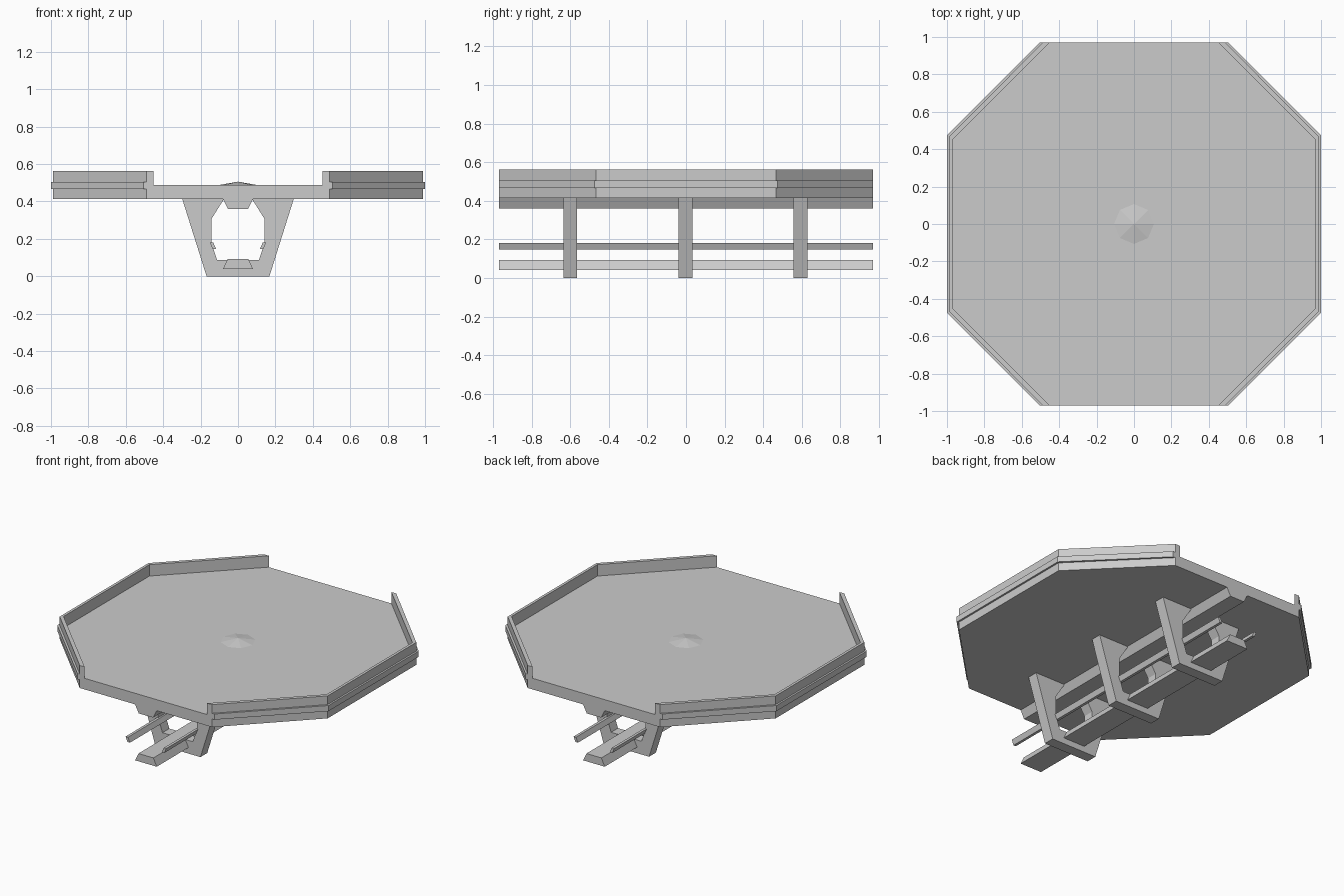
import bpy, bmesh, math
from mathutils import Vector

if "Cube" in bpy.data.objects:
    bpy.data.objects.remove(bpy.data.objects["Cube"])


def prism(name, pts, axis, a, b):
    """Extrude a 2D profile along y (points are x,z) or z (points are x,y)."""
    bm = bmesh.new()
    co = (lambda p: (p[0], a, p[1])) if axis == 'y' else (lambda p: (p[0], p[1], a))
    face = bm.faces.new([bm.verts.new(co(p)) for p in pts])
    ext = bmesh.ops.extrude_face_region(bm, geom=[face])
    d = Vector((0, b - a, 0) if axis == 'y' else (0, 0, b - a))
    verts = [v for v in ext['geom'] if isinstance(v, bmesh.types.BMVert)]
    bmesh.ops.translate(bm, vec=d, verts=verts)
    bmesh.ops.recalc_face_normals(bm, faces=bm.faces)
    me = bpy.data.meshes.new(name)
    bm.to_mesh(me)
    bm.free()
    ob = bpy.data.objects.new(name, me)
    bpy.context.collection.objects.link(ob)
    return ob


def mirrored(pts):
    return [(-x, y) for x, y in pts]


L = 0.97  # half length


def side(cx, ex, ey):
    """Right-hand half of the octagon outline, front to back."""
    return [(cx, -L), (ex, -ey), (ex, ey), (cx, L)]


inner, wall, trim = side(0.452, 0.97, 0.452), side(0.488, 0.988, 0.467), side(0.505, 1.0, 0.475)

# Octagonal deck slab
prism("deck", wall + mirrored(wall)[::-1], 'z', 0.413, 0.487)

# Low walls and protruding trim bands, open at front and back
for label, f in (("right", lambda p: p), ("left", mirrored)):
    prism(label + "_wall", f(wall + inner[::-1]), 'z', 0.487, 0.563)
    prism(label + "_trim", f(trim + wall[::-1]), 'z', 0.467, 0.505)

# Shallow faceted boss in the middle of the deck
bpy.ops.mesh.primitive_cone_add(vertices=8, radius1=0.112, radius2=0, depth=0.02,
                                location=(0, 0, 0.496))
bpy.context.object.name = "centre_boss"

# Three U-shaped support frames
half = [(0.168, 0), (0.298, 0.413), (0.075, 0.413), (0.143, 0.305), (0.143, 0.18), (0.112, 0.088)]
for i, y in enumerate((-0.6, -0.003, 0.593)):
    prism(f"support_frame_{i + 1}", half + mirrored(half)[::-1], 'y', y - 0.036, y + 0.036)

# Upper and lower lengthwise beams
prism("upper_beam", [(-0.053, 0.36), (0.053, 0.36), (0.08, 0.413), (-0.08, 0.413)], 'y', -L, L)
prism("lower_beam", [(-0.08, 0.04), (0.08, 0.04), (0.055, 0.092), (-0.055, 0.092)], 'y', -L, L)

# Thin side rails
rail = [(0.15, 0.18), (0.132, 0.18), (0.118, 0.147), (0.136, 0.147)]
prism("right_rail", rail, 'y', -L, L)
prism("left_rail", mirrored(rail), 'y', -L, L)
